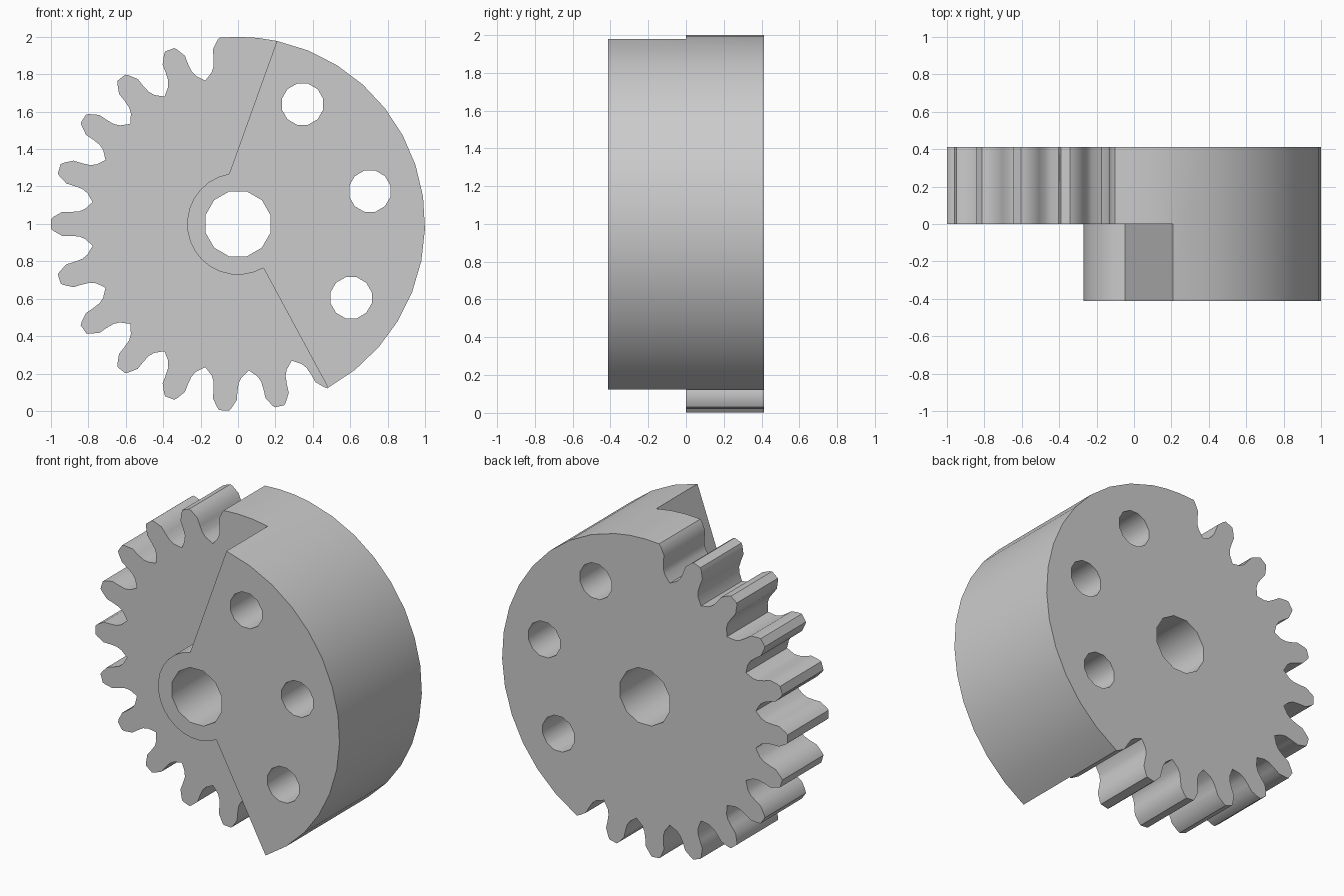
import bpy, bmesh
from math import sin, cos, radians, tau

cube = bpy.data.objects.get("Cube")
if cube:
    bpy.data.objects.remove(cube)

HALF = 0.412          # half thickness
PITCH = 360 / 21      # angle between teeth
CENTRE_Z = 1.0

grey = bpy.data.materials.new("plain grey")
grey.use_nodes = True
colour = (0.6, 0.6, 0.6, 1)
grey.diffuse_color = colour
grey.node_tree.nodes["Principled BSDF"].inputs["Base Color"].default_value = colour


def polar(radius, degrees, side=0.0):
    """Point at a radius and angle, moved sideways along the tangent."""
    a = radians(degrees)
    return (radius * cos(a) - side * sin(a),
            CENTRE_Z + radius * sin(a) + side * cos(a))


def arc(radius, start, end, steps):
    return [polar(radius, start + (end - start) * i / steps) for i in range(steps + 1)]


def circle(x, z, radius, sides=12):
    return [(x + radius * cos(tau * (i + 0.5) / sides),
             z + radius * sin(tau * (i + 0.5) / sides)) for i in range(sides)]


def prism(name, outline, y0, y1):
    """Solid made by pushing an x-z outline along y."""
    bm = bmesh.new()
    face = bm.faces.new([bm.verts.new((x, y0, z)) for x, z in outline])
    out = bmesh.ops.extrude_face_region(bm, geom=[face])
    for v in out["geom"]:
        if isinstance(v, bmesh.types.BMVert):
            v.co.y = y1
    bmesh.ops.recalc_face_normals(bm, faces=bm.faces)
    mesh = bpy.data.meshes.new(name)
    bm.to_mesh(mesh)
    bm.free()
    mesh.materials.append(grey)
    obj = bpy.data.objects.new(name, mesh)
    bpy.context.collection.objects.link(obj)
    return obj


def combine(target, other, operation):
    mod = target.modifiers.new(operation.lower(), "BOOLEAN")
    mod.operation = operation
    mod.solver = "EXACT"
    mod.object = other
    bpy.context.view_layer.objects.active = target
    bpy.ops.object.modifier_apply(modifier=mod.name)
    bpy.data.objects.remove(other)


# One tooth flank from tip to root: radius and half width
FLANK = [(1.0, 0.026), (0.986, 0.038), (0.94, 0.064), (0.895, 0.064),
         (0.85, 0.067), (0.818, 0.08), (0.797, 0.099)]


def falling(angle):
    return [polar(r, angle, w) for r, w in FLANK]


def rising(angle):
    return [polar(r, angle, -w) for r, w in reversed(FLANK)]


# Toothed plate: teeth round the left, a plain rim round the right
first = 180 - 5 * PITCH
outline = falling(first)
for i in range(1, 13):
    angle = first + i * PITCH
    outline.append(polar(0.786, angle - PITCH / 2))
    outline += rising(angle)
    if i < 12:
        outline += falling(angle)
rim = arc(1.0, -61.2, 78, 14)
outline += rim + [polar(1.0, 84), polar(1.0, 90)]
gear = prism("sector_gear", outline, 0, HALF)

# Thick front sector with a round hub
sector = prism("front_sector", rim + arc(0.272, 100, 300, 16), -HALF, 0)
combine(gear, sector, "UNION")

# Axle bore and three lightening holes
for x, z, radius in [(0, 1, 0.18), (0.345, 1.64, 0.114),
                     (0.705, 1.175, 0.114), (0.605, 0.605, 0.114)]:
    cutter = prism("hole_cutter", circle(x, z, radius), -1, 1)
    cutter.hide_render = True
    combine(gear, cutter, "DIFFERENCE")

# Merge the seam between the layers
bm = bmesh.new()
bm.from_mesh(gear.data)
bmesh.ops.remove_doubles(bm, verts=bm.verts, dist=0.0002)
bmesh.ops.dissolve_limit(bm, angle_limit=radians(0.5), verts=bm.verts, edges=bm.edges)
bm.to_mesh(gear.data)
bm.free()

bpy.ops.object.select_all(action="DESELECT")
gear.select_set(True)
bpy.context.view_layer.objects.active = gear
bpy.ops.object.shade_smooth_by_angle(angle=radians(32))
